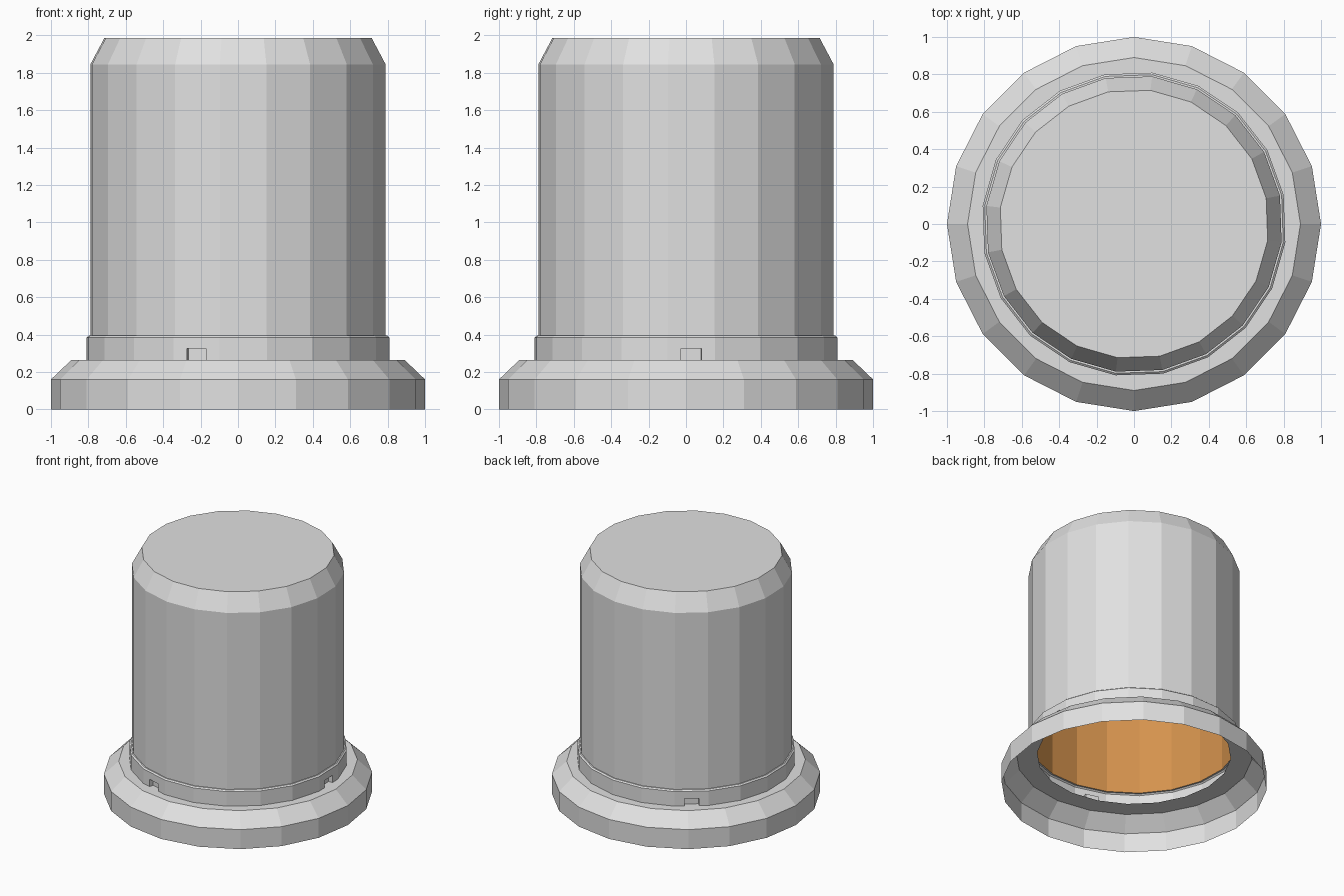
import bpy, bmesh
from math import sin, cos, radians
from mathutils import Matrix, Vector

SIDES = 20
STEP = 360 / SIDES
TURN = 11            # rotation of the body facets against the base

old = bpy.data.objects.get("Cube")
if old:
    bpy.data.objects.remove(old, do_unlink=True)


def make_material(name, rgb):
    mat = bpy.data.materials.new(name)
    mat.use_nodes = True
    mat.diffuse_color = (*rgb, 1)
    mat.node_tree.nodes["Principled BSDF"].inputs["Base Color"].default_value = (*rgb, 1)
    return mat


grey = make_material("light_grey", (0.75, 0.75, 0.75))
orange = make_material("orange", (0.66, 0.29, 0.075))


def finish(bm, name, mat):
    bmesh.ops.remove_doubles(bm, verts=bm.verts, dist=0.0005)
    mesh = bpy.data.meshes.new(name)
    bm.to_mesh(mesh)
    bm.free()
    mesh.materials.append(mat)
    obj = bpy.data.objects.new(name, mesh)
    bpy.context.collection.objects.link(obj)
    return obj


def lathe(bm, profile, turn=0, cap=False):
    """Faceted surface of revolution; the profile runs upward for outward normals."""
    rings = []
    for r, z in profile:
        angles = [radians(turn + STEP * i) for i in range(SIDES)]
        rings.append([bm.verts.new((r * cos(a), r * sin(a), z)) for a in angles])
    for low, high in zip(rings, rings[1:]):
        for i in range(SIDES):
            j = (i + 1) % SIDES
            bm.faces.new((low[i], low[j], high[j], high[i]))
    if cap:
        bm.faces.new(rings[-1])


# Flared base, an open shell with a flat shoulder
bm = bmesh.new()
lathe(bm, [(1, 0), (1, 0.16), (0.89, 0.265), (0.73, 0.265)])
finish(bm, "base_flange", grey)

# Collar around the foot of the cap, with three small slots
R, BOTTOM, TOP = 0.815, 0.265, 0.385
SLOT_HALF, SLOT_TOP, SLOT_DEPTH = 0.054, 0.325, 0.035
SLOTTED = (0, 7, 14)
apothem = R * cos(radians(STEP / 2))
half = R * sin(radians(STEP / 2))

bm = bmesh.new()
for i in range(SIDES):
    frame = Matrix.Rotation(radians(TURN + STEP * (i - 0.5)), 4, 'Z')

    def quad(*points):
        bm.faces.new([bm.verts.new(frame @ Vector(p)) for p in points])

    def panel(y0, y1, z0, z1, x=apothem):
        quad((x, y0, z0), (x, y1, z0), (x, y1, z1), (x, y0, z1))

    if i not in SLOTTED:
        panel(-half, half, BOTTOM, TOP)
        continue
    back = apothem - SLOT_DEPTH
    s = SLOT_HALF
    panel(-half, -s, BOTTOM, SLOT_TOP)
    panel(s, half, BOTTOM, SLOT_TOP)
    panel(-half, half, SLOT_TOP, TOP)
    panel(-s, s, BOTTOM, SLOT_TOP, back)
    quad((apothem, -s, BOTTOM), (back, -s, BOTTOM), (back, -s, SLOT_TOP), (apothem, -s, SLOT_TOP))
    quad((back, s, BOTTOM), (apothem, s, BOTTOM), (apothem, s, SLOT_TOP), (back, s, SLOT_TOP))
    quad((apothem, -s, SLOT_TOP), (back, -s, SLOT_TOP), (back, s, SLOT_TOP), (apothem, s, SLOT_TOP))
lathe(bm, [(R, TOP), (0.804, 0.394), (0.79, 0.394)], TURN)
finish(bm, "slotted_collar", grey)

# Tall cap with a chamfered top
bm = bmesh.new()
lathe(bm, [(0.795, 0.394), (0.795, 1.845), (0.72, 1.985)], TURN, cap=True)
finish(bm, "cap", grey)

# Coloured lining inside the cap, facing inward
bm = bmesh.new()
lathe(bm, [(0.789, 0.393), (0.789, 1.84), (0.715, 1.979)], TURN, cap=True)
bmesh.ops.reverse_faces(bm, faces=bm.faces)
finish(bm, "cap_lining", orange)
